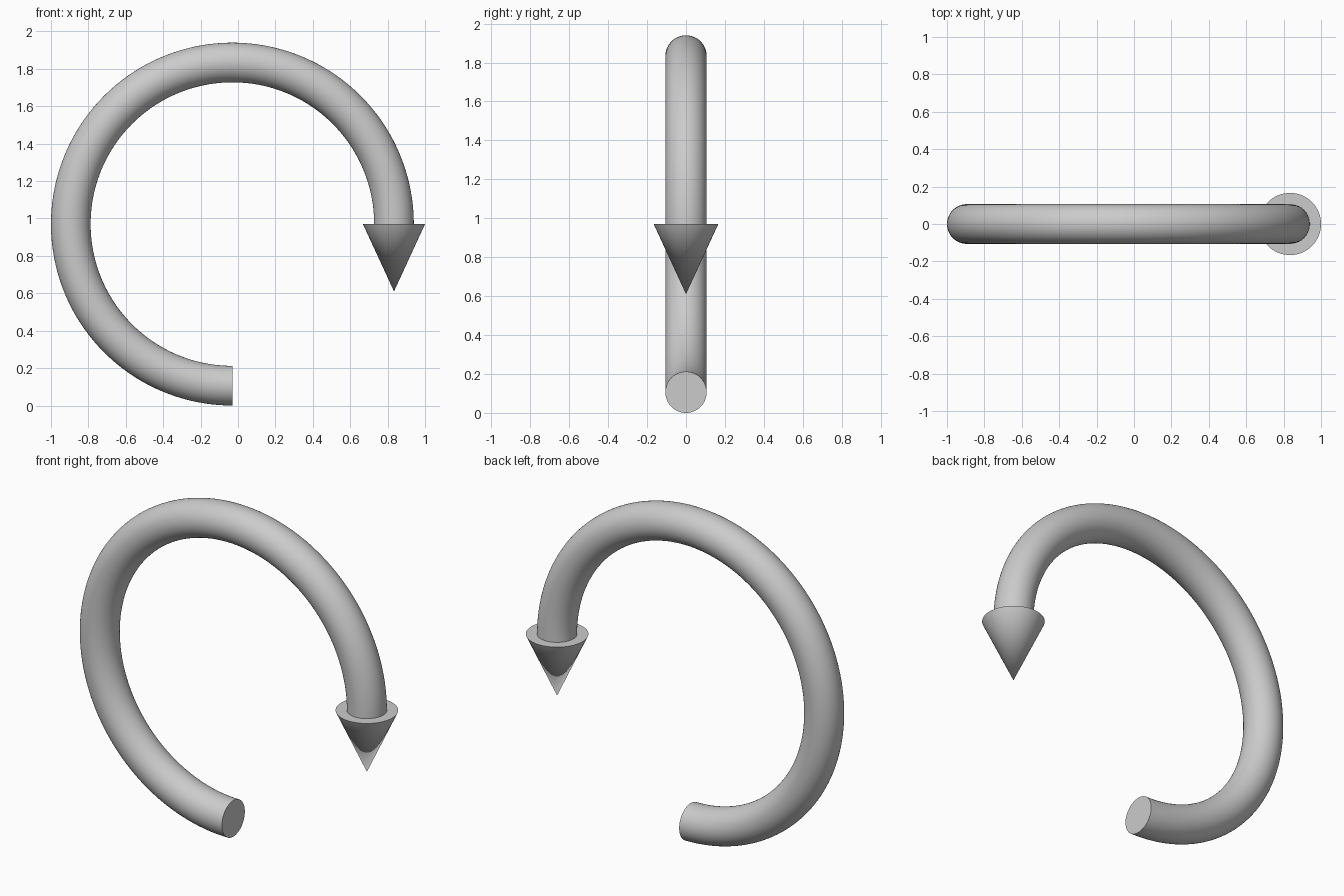
import bpy
import bmesh
from math import cos, sin, pi, radians

cube = bpy.data.objects.get("Cube")
if cube:
    bpy.data.objects.remove(cube, do_unlink=True)

CENTRE_X, CENTRE_Z = -0.03, 0.97
RING_RADIUS, TUBE_RADIUS = 0.864, 0.106
HEAD_RADIUS, HEAD_LENGTH = 0.166, 0.36
SIDES, STEPS = 64, 144

grey = bpy.data.materials.new("light grey")
grey.use_nodes = True
colour = (0.6, 0.6, 0.6, 1)
grey.diffuse_color = colour
grey.node_tree.nodes["Principled BSDF"].inputs["Base Color"].default_value = colour


def finish(bm, name):
    """Turn a bmesh into a smooth-shaded object with crisp rims."""
    bmesh.ops.recalc_face_normals(bm, faces=bm.faces)
    mesh = bpy.data.meshes.new(name)
    bm.to_mesh(mesh)
    bm.free()
    mesh.materials.append(grey)
    obj = bpy.data.objects.new(name, mesh)
    bpy.context.collection.objects.link(obj)
    bpy.ops.object.select_all(action="DESELECT")
    obj.select_set(True)
    bpy.context.view_layer.objects.active = obj
    bpy.ops.object.shade_smooth_by_angle(angle=radians(30))
    return obj


# Curved shaft: a round section swept three quarters of the way, bottom to right
bm = bmesh.new()
rings = []
for i in range(STEPS + 1):
    sweep = -pi / 2 - 1.5 * pi * i / STEPS
    ring = []
    for j in range(SIDES):
        turn = 2 * pi * j / SIDES
        reach = RING_RADIUS + TUBE_RADIUS * cos(turn)
        ring.append(bm.verts.new((CENTRE_X + reach * cos(sweep),
                                  TUBE_RADIUS * sin(turn),
                                  CENTRE_Z + reach * sin(sweep))))
    rings.append(ring)
for a, b in zip(rings, rings[1:]):
    for j in range(SIDES):
        k = (j + 1) % SIDES
        bm.faces.new((a[j], a[k], b[k], b[j]))
bm.faces.new(rings[0])
bm.faces.new(rings[-1])
finish(bm, "curved_shaft")

# Arrow head: a cone pointing straight down at the end of the shaft
bm = bmesh.new()
bmesh.ops.create_cone(bm, cap_ends=True, segments=SIDES, radius1=0,
                      radius2=HEAD_RADIUS, depth=HEAD_LENGTH)
bmesh.ops.remove_doubles(bm, verts=bm.verts, dist=0.0001)
head = finish(bm, "arrow_head")
head.location = (CENTRE_X + RING_RADIUS, 0, CENTRE_Z - HEAD_LENGTH / 2)
